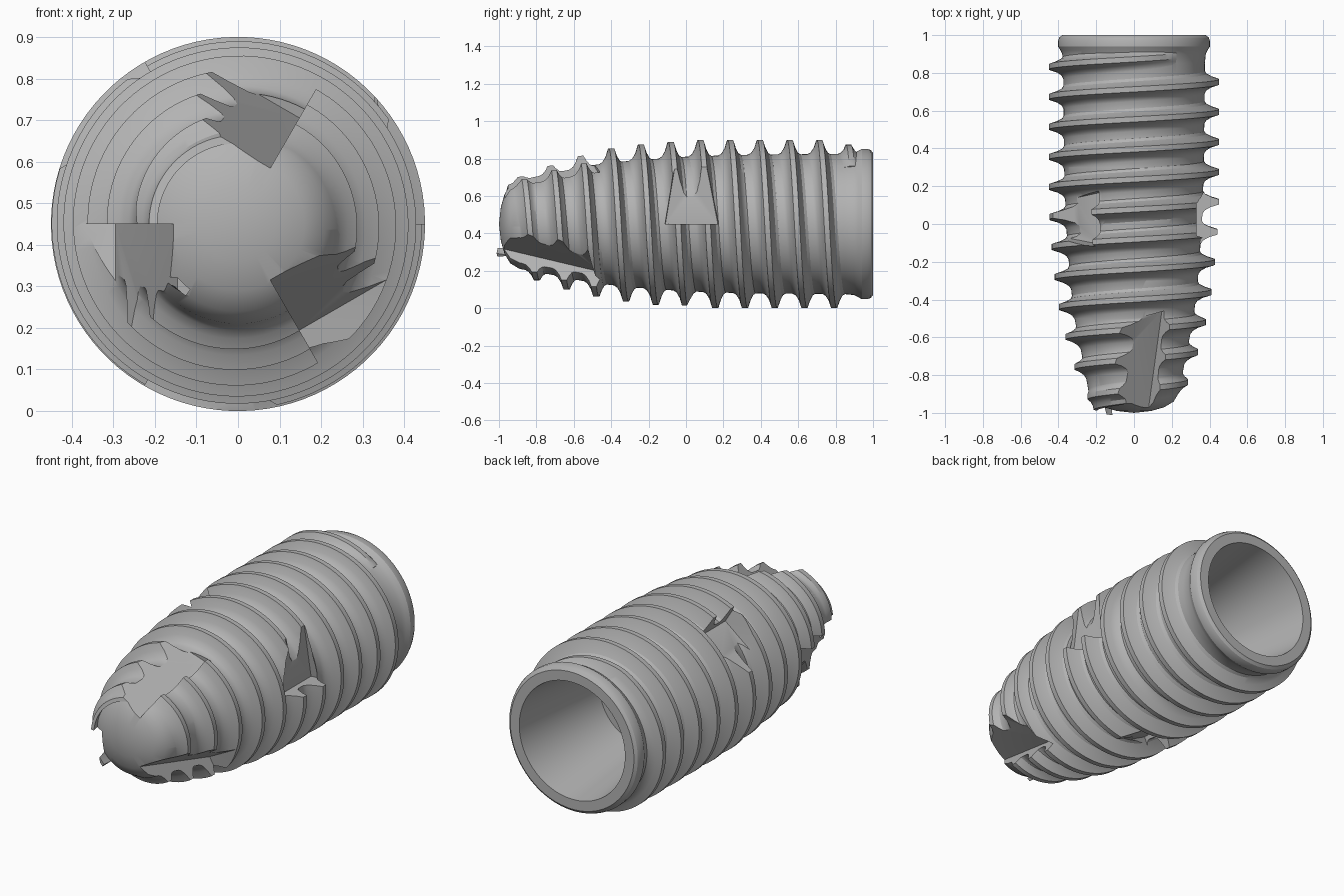
import bpy, bmesh, math
from mathutils import Vector

AXIS_Z = 0.45
PITCH = 0.159
STEPS = 96

cube = bpy.data.objects.get("Cube")
if cube:
    bpy.data.objects.remove(cube, do_unlink=True)

# One plain metal colour
metal = bpy.data.materials.new("grey_metal")
metal.use_nodes = True
metal.diffuse_color = (0.45, 0.45, 0.45, 1)
metal.node_tree.nodes["Principled BSDF"].inputs["Base Color"].default_value = (0.45, 0.45, 0.45, 1)


def polar(r, a, y):
    return Vector((r * math.sin(a), y, AXIS_Z + r * math.cos(a)))


def make_object(name, bm):
    bmesh.ops.recalc_face_normals(bm, faces=bm.faces)
    mesh = bpy.data.meshes.new(name)
    bm.to_mesh(mesh)
    bm.free()
    mesh.materials.append(metal)
    obj = bpy.data.objects.new(name, mesh)
    bpy.context.collection.objects.link(obj)
    return obj


def lookup(table, y):
    """Linear interpolation in (y, value) pairs."""
    for (y0, v0), (y1, v1) in zip(table, table[1:]):
        if y <= y1:
            return v0 + (v1 - v0) * max(0, (y - y0) / (y1 - y0))
    return table[-1][1]


def lathe(name, profile):
    bm = bmesh.new()
    rings = []
    for y, r in profile:
        if r == 0:
            rings.append([bm.verts.new(polar(0, 0, y))] * STEPS)
        else:
            rings.append([bm.verts.new(polar(r, math.tau * i / STEPS, y)) for i in range(STEPS)])
    for a, b in zip(rings, rings[1:]):
        for i in range(STEPS):
            j = (i + 1) % STEPS
            bm.faces.new(list(dict.fromkeys((a[i], a[j], b[j], b[i]))))
    return make_object(name, bm)


def combine(target, other, operation):
    mod = target.modifiers.new(operation.lower(), "BOOLEAN")
    mod.operation = operation
    mod.solver = "EXACT"
    mod.object = other
    bpy.context.view_layer.objects.active = target
    bpy.ops.object.modifier_apply(modifier=mod.name)
    bpy.data.objects.remove(other, do_unlink=True)


# Tapered core with a domed tip, rounded collar and conical socket
outer = [(-1, 0), (-0.99, 0.09), (-0.97, 0.16), (-0.94, 0.21), (-0.89, 0.24),
         (-0.75, 0.265), (-0.5, 0.315), (-0.3, 0.338), (0, 0.36), (0.3, 0.37),
         (0.85, 0.375), (0.9, 0.38), (0.92, 0.39), (0.94, 0.402), (0.97, 0.402),
         (0.988, 0.395), (1, 0.38)]
socket = [(1, 0.325), (0.4, 0.25), (0.4, 0.15), (-0.1, 0.14), (-0.15, 0)]
body = lathe("screw_body", outer + socket)

# Helical thread: concave lower flank, flat crest, steeper upper flank
crest = [(-0.96, 0.22), (-0.87, 0.275), (-0.73, 0.325), (-0.57, 0.37), (-0.4, 0.405),
         (-0.24, 0.425), (-0.08, 0.44), (0.06, 0.45), (0.9, 0.45)]
section = [(-0.072, -0.25), (-0.068, 0), (-0.045, 0.15), (-0.027, 0.5), (-0.014, 1),
           (0.014, 1), (0.026, 0.55), (0.042, 0.15), (0.06, 0), (0.064, -0.25)]
bm = bmesh.new()
turn_start, turn_end = -10.4, 1.1
count = int((turn_end - turn_start) * STEPS)
previous = None
for i in range(count + 1):
    turn = turn_start + i / STEPS
    y = 0.713 + PITCH * turn
    root = lookup(outer, min(y, 0.85))
    fade = min(1, 0.1 + (count - i) / (STEPS * 0.2), 0.1 + i / (STEPS * 0.2))
    height = max(0.02, lookup(crest, y) - root) * fade
    ring = []
    for dy, h in section:
        base = lookup(outer, min(max(y + dy, -0.93), 0.85)) - 0.002
        r = base - 0.02 if h < 0 else base + h * (height + root - base)
        ring.append(bm.verts.new(polar(r, math.tau * turn, y + dy)))
    if previous:
        for k in range(len(ring)):
            n = (k + 1) % len(ring)
            bm.faces.new((previous[k], previous[n], ring[n], ring[k]))
    else:
        bm.faces.new(ring)
    previous = ring
bm.faces.new(previous[::-1])
combine(body, make_object("thread", bm), "UNION")


def cut_notch(degrees, corners):
    """Cut an eight-cornered block given as (radial, tangent, y)."""
    phi = math.radians(degrees)
    radial = Vector((math.cos(phi), 0, math.sin(phi)))
    tangent = Vector((-math.sin(phi), 0, math.cos(phi)))
    bm = bmesh.new()
    for d, t, y in corners:
        bm.verts.new(radial * d + tangent * t + Vector((0, y, AXIS_Z)))
    bmesh.ops.convex_hull(bm, input=bm.verts)
    cutter = make_object("notch_cutter", bm)
    cutter.hide_render = True
    combine(body, cutter, "DIFFERENCE")


# Three cutting flutes at the tip and three notches at mid length
flute = [(d, t, y) for t, end in ((0, -0.46), (0.6, -0.62))
         for d, y in ((0.12, -1.1), (0.7, -1.1), (0.295, end), (0.7, end))]
notch = [(d, t, y) for t, low, high in ((0, -0.11, 0.17), (0.36, -0.05, 0.1))
         for d, flare in ((0.33, 0), (0.6, 0.03))
         for y in (low - flare, high + flare)]
for third in range(3):
    cut_notch(60 + 120 * third, flute)
    cut_notch(120 * third, notch)

# Smooth flanks with crisp thread and notch edges
bpy.ops.object.select_all(action="DESELECT")
body.select_set(True)
bpy.context.view_layer.objects.active = body
bpy.ops.object.shade_smooth_by_angle(angle=math.radians(30))
